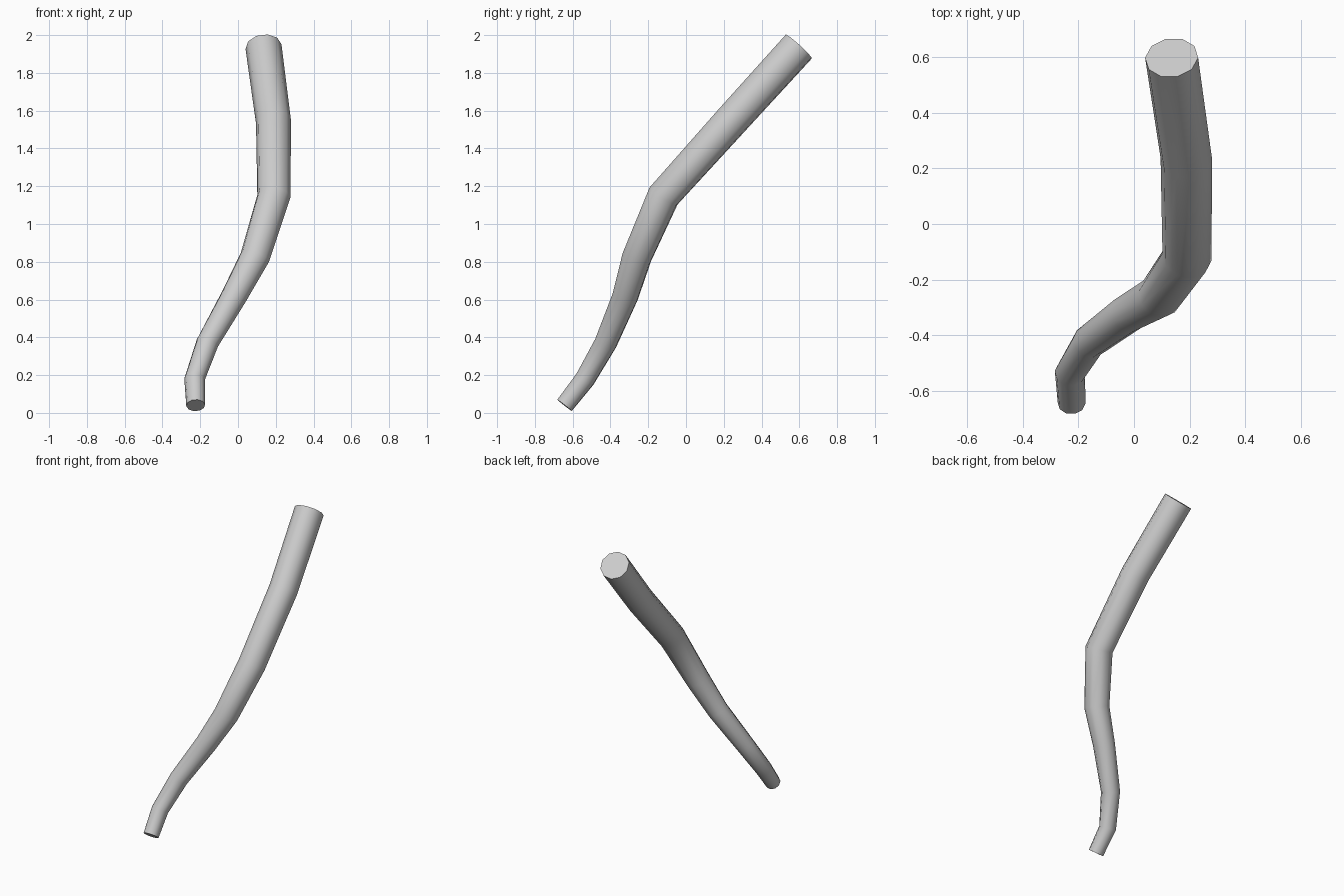
import bpy, bmesh, math
from mathutils import Vector

if "Cube" in bpy.data.objects:
    bpy.data.objects.remove(bpy.data.objects["Cube"])

SIDES = 10
# path centre points (x, y, z) with radius, bottom to top
PATH = [
    ((-0.224, -0.643, 0.040), 0.050),
    ((-0.230, -0.535, 0.178), 0.055),
    ((-0.162, -0.425, 0.370), 0.061),
    ((-0.022, -0.322, 0.615), 0.070),
    ((0.090, -0.260, 0.825), 0.080),
    ((0.190, -0.119, 1.148), 0.089),
    ((0.188, 0.234, 1.540), 0.093),
    ((0.135, 0.597, 1.939), 0.096),
]


def tangent(i):
    p = [Vector(c) for c, _ in PATH]
    t = Vector()
    if i > 0:
        t += (p[i] - p[i - 1]).normalized()
    if i < len(p) - 1:
        t += (p[i + 1] - p[i]).normalized()
    return t.normalized()


# tapered rings along the path
bm = bmesh.new()
rings = []
for i, (centre, r) in enumerate(PATH):
    t = tangent(i)
    u = (Vector((1, 0, 0)) - t * t.x).normalized()
    v = t.cross(u)
    ring = []
    for k in range(SIDES):
        a = math.tau * k / SIDES - math.radians(5)
        ring.append(bm.verts.new(Vector(centre) + r * (u * math.cos(a) + v * math.sin(a))))
    rings.append(ring)

# smooth side walls and flat end caps
for a, b in zip(rings, rings[1:]):
    for k in range(SIDES):
        n = (k + 1) % SIDES
        bm.faces.new((a[k], a[n], b[n], b[k])).smooth = True
bm.faces.new(rings[0][::-1])
bm.faces.new(rings[-1])
for ring in (rings[0], rings[-1]):
    for k in range(SIDES):
        bm.edges.get((ring[k], ring[(k + 1) % SIDES])).smooth = False

mesh = bpy.data.meshes.new("bent_branch")
bm.to_mesh(mesh)
bm.free()
branch = bpy.data.objects.new("bent_branch", mesh)
bpy.context.collection.objects.link(branch)
